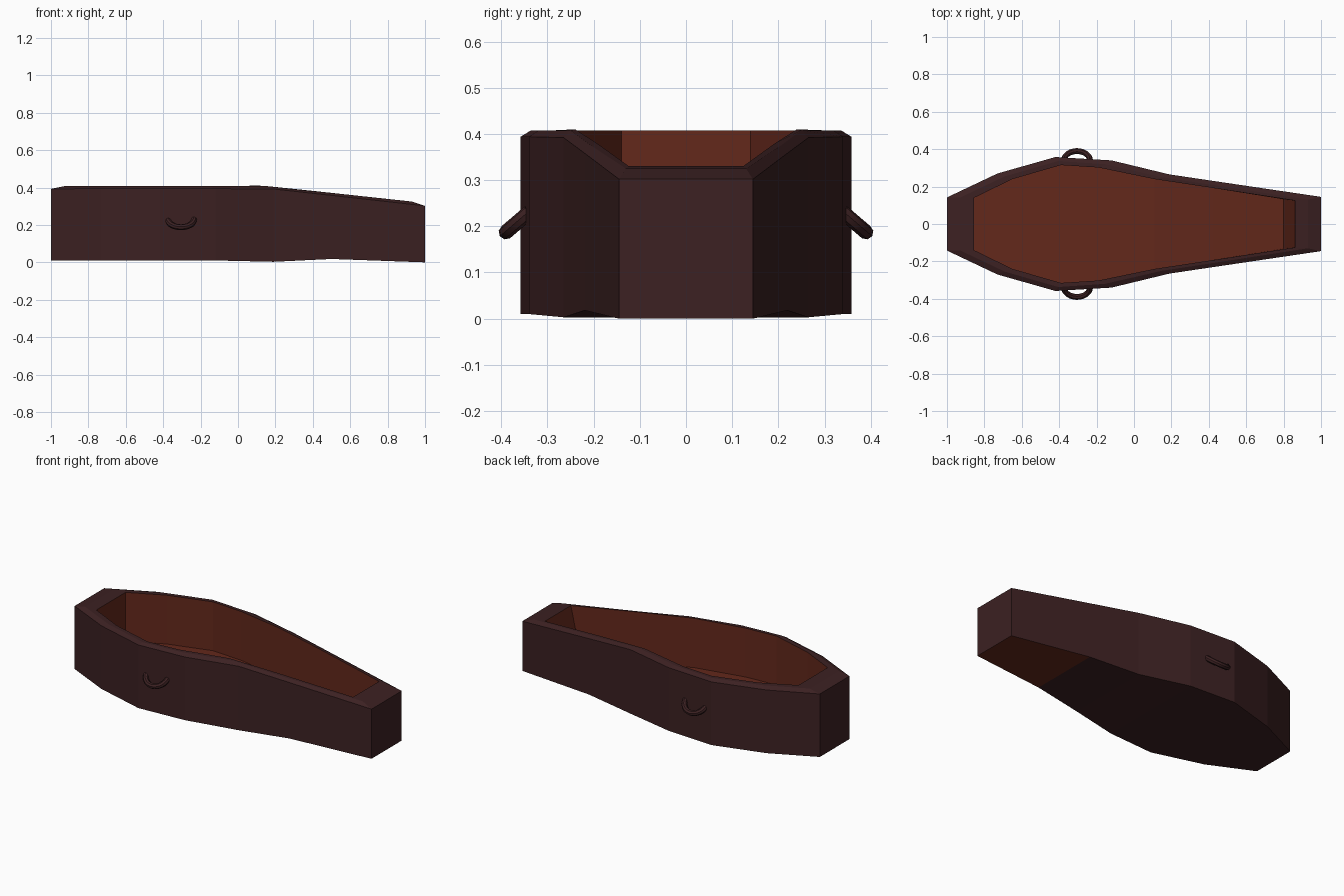
import bpy, bmesh, math

if "Cube" in bpy.data.objects:
    bpy.data.objects.remove(bpy.data.objects["Cube"])


def material(name, rgb):
    m = bpy.data.materials.new(name)
    m.diffuse_color = (*rgb, 1)
    m.use_nodes = True
    m.node_tree.nodes["Principled BSDF"].inputs["Base Color"].default_value = m.diffuse_color
    return m


wood = material("dark_wood", (0.045, 0.015, 0.016))
lining = material("red_lining", (0.125, 0.021, 0.011))

# Half outlines from head to foot: (x, half width, z)
bottom = [(-1, .142, .01), (-.73, .27, .01), (-.42, .358, .01), (-.12, .34, .01),
          (.19, .265, .003), (.5, .219, .018), (1, .145, 0)]
top_z = [.393, .394, .394, .394, .392, .358, .302]
outer = [(x, y, z) for (x, y, _), z in zip(bottom, top_z)]
crest = [(-.93, .141, .407), (-.69, .255, .407), (-.405, .337, .407), (-.155, .32, .407),
         (.15, .25, .408), (.46, .203, .373), (.93, .13, .325)]
inner = [(-.855, .14, .407), (-.65, .24, .407), (-.39, .315, .407), (-.19, .302, .407),
         (.11, .24, .41), (.42, .193, .38), (.862, .125, .331)]
floor_z = [.11, .11, .11, .11, .11, .075, .03]
floor = [(x, y, z) for (x, y, _), z in zip(inner, floor_z)]
floor[-1] = (.80, .132, .03)

# Coffin body: stacked rings, closed below and on the inside floor
bm = bmesh.new()
rings = []
for half in (bottom, outer, crest, inner, floor):
    loop = half + [(x, -y, z) for x, y, z in reversed(half)]
    rings.append([bm.verts.new(p) for p in loop])
n = len(rings[0])
for level, (a, b) in enumerate(zip(rings, rings[1:])):
    for i in range(n):
        j = (i + 1) % n
        f = bm.faces.new((a[i], a[j], b[j], b[i]))
        f.material_index = 1 if level == 3 else 0
for ring, is_floor in ((rings[0], False), (rings[-1], True)):
    for i in range(n // 2 - 1):
        f = bm.faces.new((ring[i], ring[i + 1], ring[n - 2 - i], ring[n - 1 - i]))
        f.material_index = 1 if is_floor or i == n // 2 - 2 else 0
bmesh.ops.recalc_face_normals(bm, faces=bm.faces)
mesh = bpy.data.meshes.new("coffin_body")
bm.to_mesh(mesh)
bm.free()
mesh.materials.append(wood)
mesh.materials.append(lining)
bpy.context.collection.objects.link(bpy.data.objects.new("coffin_body", mesh))


# Drooping half-ring handles, one on each long side
def handle(name, side):
    cu = bpy.data.curves.new(name, 'CURVE')
    cu.dimensions = '3D'
    cu.bevel_depth = .016
    cu.bevel_resolution = 2
    cu.use_fill_caps = True
    sp = cu.splines.new('POLY')
    steps = 12
    sp.points.add(steps)
    for i, p in enumerate(sp.points):
        t = math.pi * i / steps
        d = .067 * math.sin(t)
        p.co = (-.305 - .07 * math.cos(t), side * (.339 + .76 * d), .231 - .65 * d, 1)
    cu.materials.append(wood)
    ob = bpy.data.objects.new(name, cu)
    bpy.context.collection.objects.link(ob)
    bpy.ops.object.select_all(action='DESELECT')
    ob.select_set(True)
    bpy.context.view_layer.objects.active = ob
    bpy.ops.object.convert(target='MESH')
    bpy.ops.object.shade_smooth_by_angle()


handle("front_handle", -1)
handle("back_handle", 1)
